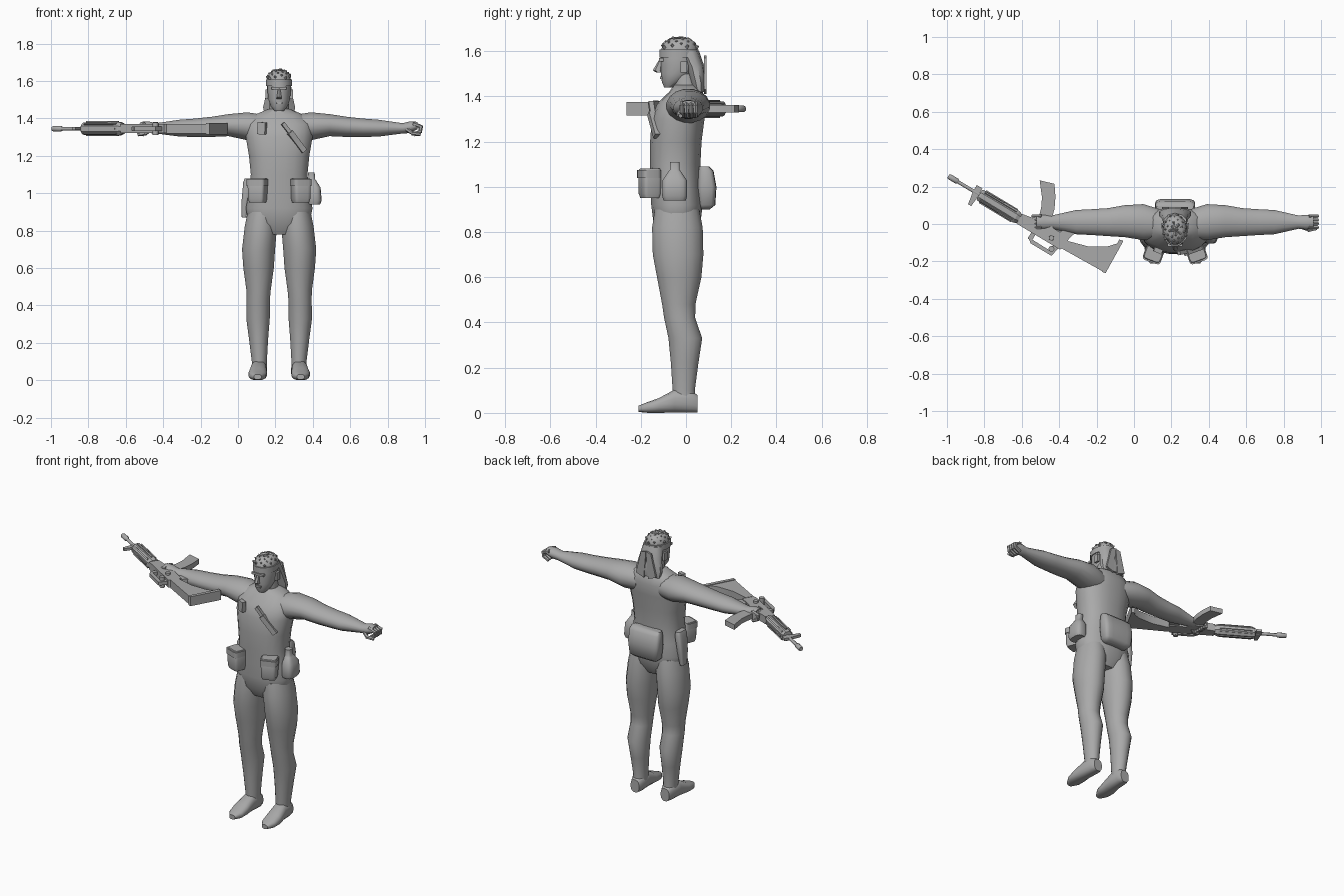
import bpy, bmesh, math, random
from mathutils import Matrix, Vector

random.seed(4)
cube = bpy.data.objects.get("Cube")
if cube:
    bpy.data.objects.remove(cube, do_unlink=True)

grey = bpy.data.materials.new("plain grey")
grey.use_nodes = True
colour = (.4, .4, .4, 1)
grey.diffuse_color = colour
grey.node_tree.nodes["Principled BSDF"].inputs["Base Color"].default_value = colour

BODY = Matrix.Translation((.22, 0, 0))
RIFLE = Matrix.Translation((-.99, .255, 1.345)) @ Matrix.Rotation(math.radians(-31), 4, "Z")


def finish(name, bm, place, angle=50):
    bmesh.ops.recalc_face_normals(bm, faces=bm.faces)
    mesh = bpy.data.meshes.new(name)
    bm.to_mesh(mesh)
    bm.free()
    mesh.materials.append(grey)
    obj = bpy.data.objects.new(name, mesh)
    bpy.context.collection.objects.link(obj)
    obj.matrix_world = place
    bpy.ops.object.select_all(action="DESELECT")
    obj.select_set(True)
    bpy.context.view_layer.objects.active = obj
    bpy.ops.object.shade_smooth_by_angle(angle=math.radians(angle))
    return obj


def loft(name, axis, sections, place=BODY, sides=16, power=1, side=1, angle=50):
    """Skin rings of (position, centre a, centre b, radius a, radius b) along an axis."""
    bm = bmesh.new()
    rings = []
    for t, a, b, ra, rb in sections:
        ring = []
        for i in range(sides):
            turn = math.tau * (i + .5) / sides
            c, s = math.cos(turn), math.sin(turn)
            p = a + ra * math.copysign(abs(c) ** power, c)
            q = b + rb * math.copysign(abs(s) ** power, s)
            x, y, z = {"x": (t, p, q), "y": (p, t, q), "z": (p, q, t)}[axis]
            ring.append(bm.verts.new((x * side, y, z)))
        rings.append(ring)
    for low, high in zip(rings, rings[1:]):
        for i in range(sides):
            j = (i + 1) % sides
            bm.faces.new((low[i], low[j], high[j], high[i]))
    bm.faces.new(rings[0])
    bm.faces.new(rings[-1])
    return finish(name, bm, place, angle)


def prism(name, outline, half, place=RIFLE, centre=0):
    """Extrude an outline in the local xy plane to both sides of it."""
    bm = bmesh.new()
    face = bm.faces.new([bm.verts.new((x, y, centre - half)) for x, y in outline])
    grown = bmesh.ops.extrude_face_region(bm, geom=[face])["geom"]
    moved = [v for v in grown if isinstance(v, bmesh.types.BMVert)]
    bmesh.ops.translate(bm, verts=moved, vec=(0, 0, 2 * half))
    return finish(name, bm, place, 25)


def box(name, spot, size, turn=(0, 0, 0), place=BODY):
    bm = bmesh.new()
    bmesh.ops.create_cube(bm, size=1)
    bmesh.ops.scale(bm, vec=size, verts=bm.verts)
    spin = Matrix.Rotation(turn[2], 4, "Z") @ Matrix.Rotation(turn[1], 4, "Y")
    return finish(name, bm, place @ Matrix.Translation(spot) @ spin, 25)


def tube(name, points, radius, side):
    """Run a tapering tube through points."""
    bm = bmesh.new()
    path = [Vector((x * side, y, z)) for x, y, z in points]
    for start, end in zip(path, path[1:]):
        way = end - start
        aim = Matrix.Translation((start + end) / 2) @ way.to_track_quat("Z", "Y").to_matrix().to_4x4()
        bmesh.ops.create_cone(bm, segments=6, cap_ends=True, radius1=radius, radius2=radius * .9,
                              depth=way.length + radius, matrix=aim)
    return finish(name, bm, BODY)


# Torso and neck
loft("torso", "z", [
    (.78, 0, -.04, .09, .07), (.84, 0, -.04, .165, .105), (.92, 0, -.04, .18, .115),
    (1, 0, -.045, .165, .11), (1.1, 0, -.048, .153, .113), (1.2, 0, -.045, .163, .115),
    (1.3, 0, -.035, .18, .118), (1.37, 0, -.02, .18, .108), (1.42, 0, 0, .13, .075),
    (1.45, 0, 0, .06, .055)], sides=20, power=.85)
loft("neck", "z", [(1.4, 0, .005, .06, .06), (1.5, 0, -.01, .05, .055)])

# Limbs, mirrored
for side, word in ((1, "left"), (-1, "right")):
    loft(word + "_leg", "z", [
        (.9, .09, -.04, .08, .1), (.82, .098, -.038, .088, .114), (.7, .11, -.035, .09, .114),
        (.6, .11, -.03, .083, .1), (.48, .11, -.032, .066, .075), (.42, .112, -.028, .063, .07),
        (.33, .113, -.003, .064, .076), (.22, .11, -.006, .052, .062), (.1, .106, -.01, .041, .05),
        (.04, .106, -.005, .041, .052)], side=side)
    loft(word + "_foot", "y", [
        (.05, .106, .04, .03, .04), (.02, .106, .05, .043, .05), (-.05, .11, .052, .043, .052),
        (-.12, .115, .033, .05, .033), (-.17, .115, .024, .045, .024), (-.21, .115, .018, .02, .014)],
        side=side, power=.8)
    loft(word + "_arm", "x", [
        (.08, 0, 1.35, .08, .07), (.17, .01, 1.358, .098, .076), (.27, .015, 1.364, .087, .06),
        (.36, .01, 1.355, .076, .055), (.45, .01, 1.35, .07, .05), (.53, .01, 1.348, .066, .046),
        (.66, .01, 1.347, .036, .028), (.7, .01, 1.353, .04, .032), (.74, .012, 1.362, .036, .02)],
        side=side)
    for n in range(4):
        y = .042 - n * .02
        tube(f"{word}_finger_{n + 1}", [(.72, y, 1.37), (.758, y, 1.356), (.754, y, 1.33),
                                        (.725, y, 1.315)], .011, side)
    tube(word + "_thumb", [(.685, -.02, 1.34), (.715, -.032, 1.32), (.75, -.025, 1.315)], .011, side)
    box(word + "_ear", (.066 * side, -.01, 1.53), (.014, .03, .05))
    # Front belt pouches with flaps
    pouch = BODY @ Matrix.Translation((.115 * side, -.16, 0)) @ Matrix.Rotation(.35 * side, 4, "Z")
    loft(word + "_pouch", "z", [(.95, 0, 0, .04, .035), (.97, 0, 0, .045, .042), (1.07, 0, 0, .048, .042),
                               (1.08, 0, 0, .044, .036)], pouch, power=.35)
    loft(word + "_pouch_flap", "z", [(1.04, 0, -.004, .051, .043), (1.075, 0, -.004, .051, .043)],
         pouch, power=.35)
    # Headband tails
    prism(word + "_band_tail", [(0, 1.58), (.035 * side, 1.57), (.07 * side, 1.43), (.015 * side, 1.41)],
          .006, BODY @ Matrix.Rotation(math.pi / 2, 4, "X"), -.085)

# Head
loft("head", "z", [
    (1.44, 0, -.075, .025, .022), (1.465, 0, -.058, .046, .05), (1.5, 0, -.04, .058, .072),
    (1.54, 0, -.033, .063, .08), (1.6, 0, -.031, .066, .083), (1.635, 0, -.028, .058, .073),
    (1.655, 0, -.025, .036, .045)])
loft("headband", "z", [(1.572, 0, -.031, .071, .089), (1.608, 0, -.031, .071, .088)])
loft("nose", "z", [(1.505, 0, -.118, .016, .012), (1.515, 0, -.125, .014, .022),
                  (1.56, 0, -.112, .007, .008)], sides=6)
box("brow", (0, -.11, 1.562), (.08, .02, .014))
box("mouth", (0, -.108, 1.483), (.036, .016, .012))
loft("long_hair", "z", [(1.6, 0, .01, .064, .048), (1.53, 0, .04, .073, .042),
                       (1.46, 0, .055, .09, .036), (1.42, 0, .06, .082, .025)], sides=10)

# Hair tufts over the crown
bm = bmesh.new()
for n in range(34):
    turn, reach = n * 2.4, math.sqrt(n / 34)
    spot = Vector((.06 * reach * math.cos(turn), -.03 + .075 * reach * math.sin(turn), 1.655 - .045 * reach ** 2))
    lean = Vector((math.cos(turn), math.sin(turn), .5 + random.random() * .3))
    aim = Matrix.Translation(spot) @ lean.to_track_quat("Z", "Y").to_matrix().to_4x4()
    bmesh.ops.create_cone(bm, segments=4, cap_ends=True, radius1=.019, radius2=.004, depth=.035, matrix=aim)
finish("hair_tufts", bm, BODY, 20)

# Carried gear
loft("back_pack", "z", [(.9, 0, .085, .08, .02), (.92, 0, .092, .1, .038), (1.0, 0, .092, .108, .043),
                       (1.07, 0, .088, .106, .034), (1.09, 0, .08, .1, .022)], power=.4)
loft("canteen", "z", [(.94, .185, -.05, .034, .05), (.96, .188, -.05, .04, .056), (1.03, .186, -.05, .036, .054),
                     (1.065, .178, -.05, .022, .03), (1.075, .175, -.05, .018, .022),
                     (1.11, .172, -.05, .018, .022)], power=.6)
loft("holster", "z", [(.87, -.188, -.02, .012, .025), (.95, -.182, -.02, .02, .035),
                     (1.06, -.17, -.02, .022, .042), (1.08, -.168, -.02, .016, .036)], power=.5)
box("chest_pocket", (-.092, -.142, 1.347), (.045, .025, .065), (0, .06, -.4))
box("knife_sheath", (.095, -.14, 1.275), (.03, .03, .13), (0, -.67, .35))
box("knife_handle", (.038, -.152, 1.35), (.02, .022, .06), (0, -.67, .2))

# Rifle barrel, handguard and sight
loft("muzzle", "x", [(-.003, 0, 0, .012, .012), (.01, 0, 0, .016, .016), (.05, 0, 0, .016, .016),
                    (.06, 0, 0, .01, .01)], RIFLE, 8)
loft("barrel", "x", [(.05, 0, 0, .01, .01), (.46, 0, 0, .01, .01)], RIFLE, 8)
loft("handguard", "x", [(.19, 0, 0, .031, .031), (.2, 0, 0, .036, .036), (.42, 0, 0, .038, .038),
                       (.44, 0, 0, .03, .03)], RIFLE, 8, angle=20)
for n in range(4):
    turn = math.pi * n / 4
    box(f"handguard_rib_{n + 1}", (.31, 0, 0), (.2, .08, .01), place=RIFLE @ Matrix.Rotation(turn, 4, "X"))
prism("front_sight", [(.15, .012), (.19, .012), (.185, -.075), (.165, -.075)], .008)
box("sight_foot", (.17, .022, 0), (.035, .03, .016), place=RIFLE)

# Rifle body, carrying handle, grip, magazine and stock
prism("receiver", [(.44, -.03), (.71, -.03), (.73, 0), (.72, .05), (.62, .05), (.6, .075), (.52, .075),
                   (.5, .04), (.44, .03)], .024)
prism("carry_handle", [(.53, -.06), (.56, -.082), (.69, -.082), (.7, -.025), (.67, -.025), (.66, -.062)], .011)
box("handle_foot", (.545, -.045, 0), (.025, .045, .02), place=RIFLE)
loft("sight_knob", "z", [(-.034, .67, -.05, .016, .016), (.034, .67, -.05, .016, .016)], RIFLE, 8)
loft("bolt_assist", "z", [(0, .64, .0, .016, .016), (.037, .64, .0, .014, .014)], RIFLE, 8)
prism("magazine", [(.525, .06), (.595, .06), (.575, .14), (.545, .2), (.505, .256), (.427, .232),
                   (.485, .16), (.51, .11)], .016)
prism("pistol_grip", [(.66, .045), (.72, .04), (.755, .15), (.715, .165)], .018)
prism("trigger_guard", [(.6, .05), (.67, .05), (.68, .085), (.61, .08)], .006)
prism("stock", [(.72, -.02), (.97, -.012), (.965, .165), (.92, .115), (.83, .062), (.72, .03)], .026)
prism("butt_plate", [(.965, -.016), (.985, -.012), (.978, .185), (.955, .18)], .03)
